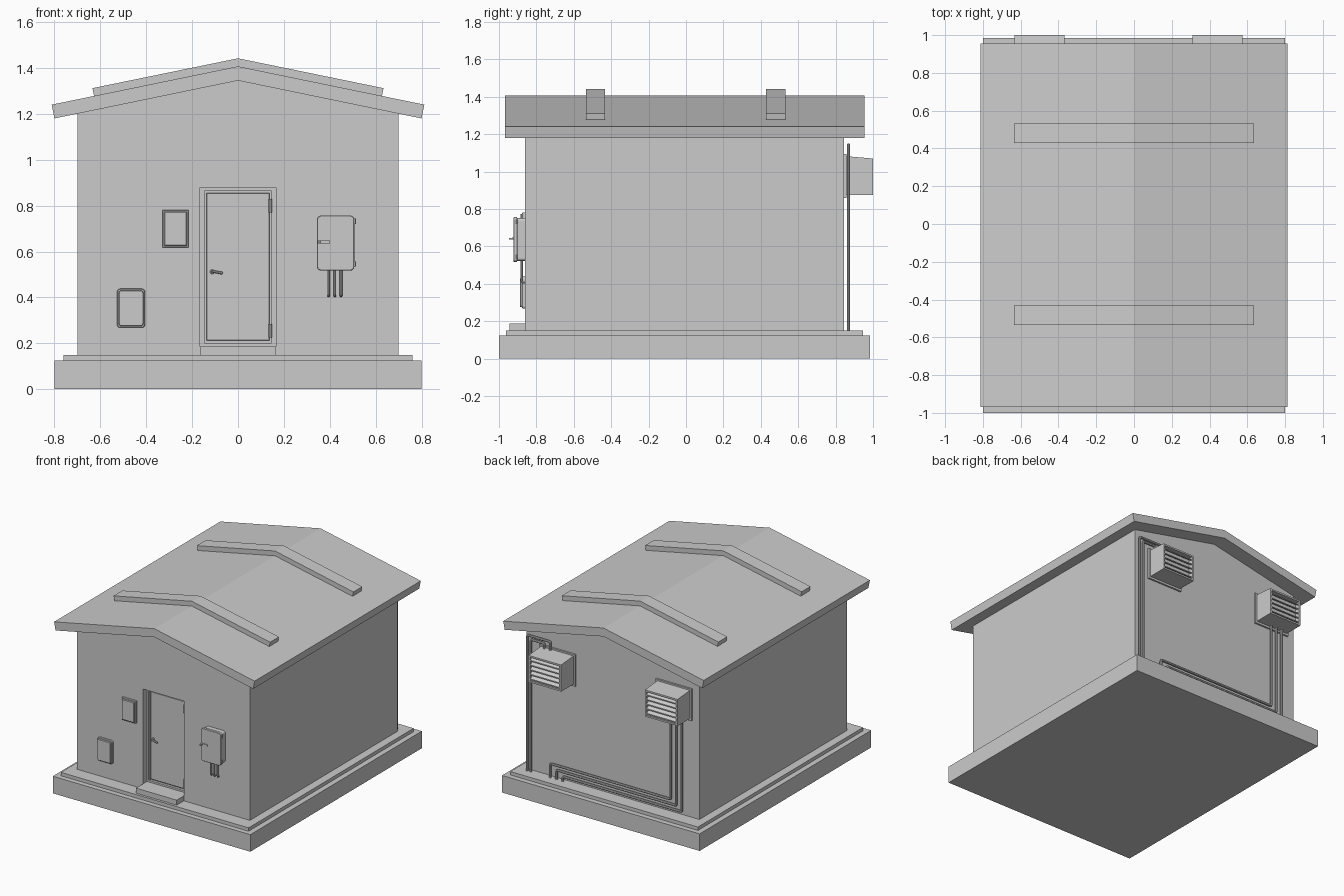
import bpy, bmesh, math
from mathutils import Vector

if "Cube" in bpy.data.objects:
    bpy.data.objects.remove(bpy.data.objects["Cube"])


def finish(name, bm):
    bmesh.ops.recalc_face_normals(bm, faces=bm.faces[:])
    me = bpy.data.meshes.new(name)
    bm.to_mesh(me)
    bm.free()
    ob = bpy.data.objects.new(name, me)
    bpy.context.collection.objects.link(ob)
    return ob


def prism(name, pts, a, b, axis='Y'):
    """Extrude a profile: (x, z) along Y, or (y, z) along X."""
    bm = bmesh.new()
    place = (lambda p, t: (p[0], t, p[1])) if axis == 'Y' else (lambda p, t: (t, p[0], p[1]))
    r0 = [bm.verts.new(place(p, a)) for p in pts]
    r1 = [bm.verts.new(place(p, b)) for p in pts]
    bm.faces.new(r0)
    bm.faces.new(r1)
    n = len(pts)
    for i in range(n):
        bm.faces.new((r0[i], r0[(i + 1) % n], r1[(i + 1) % n], r1[i]))
    return finish(name, bm)


def box(name, x0, x1, y0, y1, z0, z1):
    return prism(name, [(x0, z0), (x1, z0), (x1, z1), (x0, z1)], y0, y1)


def rounded_box(name, x0, x1, y0, y1, z0, z1, r, edge=0.003):
    """Box with rounded corners as seen from the front and a small front chamfer."""
    def ring(d, y):
        rr = max(r - d, 0.001)
        out = []
        for cx, cz, a0 in ((x1 - d - rr, z1 - d - rr, 0), (x0 + d + rr, z1 - d - rr, 90),
                           (x0 + d + rr, z0 + d + rr, 180), (x1 - d - rr, z0 + d + rr, 270)):
            for k in range(5):
                a = math.radians(a0 + 22.5 * k)
                out.append(bm.verts.new((cx + rr * math.cos(a), y, cz + rr * math.sin(a))))
        return out
    bm = bmesh.new()
    rings = [ring(0, y1), ring(0, y0 + edge), ring(edge, y0)]
    for p, q in zip(rings, rings[1:]):
        for i in range(len(p)):
            j = (i + 1) % len(p)
            bm.faces.new((p[i], p[j], q[j], q[i]))
    bm.faces.new(rings[0])
    bm.faces.new(rings[-1])
    return finish(name, bm)


def pipe(name, pts, radius, bend=0.018):
    """Round pipe along a path with filleted corners."""
    pts = [Vector(p) for p in pts]
    path = [pts[0]]
    for p, c, n in zip(pts, pts[1:], pts[2:]):
        a = c + (p - c).normalized() * bend
        b = c + (n - c).normalized() * bend
        for k in range(6):
            t = k / 5
            path.append(a * (1 - t) ** 2 + c * 2 * t * (1 - t) + b * t * t)
    path.append(pts[-1])
    cu = bpy.data.curves.new(name, 'CURVE')
    cu.dimensions = '3D'
    cu.bevel_depth = radius
    cu.bevel_resolution = 2
    cu.use_fill_caps = True
    sp = cu.splines.new('POLY')
    sp.points.add(len(path) - 1)
    for s, p in zip(sp.points, path):
        s.co = (*p, 1)
    ob = bpy.data.objects.new(name, cu)
    bpy.context.collection.objects.link(ob)
    bpy.ops.object.select_all(action='DESELECT')
    ob.select_set(True)
    bpy.context.view_layer.objects.active = ob
    bpy.ops.object.convert(target='MESH')
    bpy.ops.object.shade_smooth_by_angle()


# foundation
box("foundation_slab", -0.80, 0.80, -1.0, 0.985, 0, 0.125)
box("foundation_step", -0.76, 0.76, -0.963, 0.947, 0.12, 0.15)
box("door_step", -0.165, 0.165, -0.945, -0.855, 0.145, 0.187)

# walls with a recessed doorway
walls = prism("walls", [(-0.70, 0.14), (0.70, 0.14), (0.70, 1.205), (0, 1.35), (-0.70, 1.205)],
              -0.862, 0.845)
cutter = box("doorway_cutter", -0.165, 0.165, -0.95, -0.80, 0.187, 0.88)
cutter.hide_render = True
cutter.hide_viewport = False
mod = walls.modifiers.new("doorway", 'BOOLEAN')
mod.operation = 'DIFFERENCE'
mod.solver = 'EXACT'
mod.object = cutter
bpy.context.view_layer.objects.active = walls
bpy.ops.object.modifier_apply(modifier=mod.name)
bpy.data.objects.remove(cutter)

# roof and the two raised bands across it
prism("roof", [(-0.80, 1.18), (0, 1.345), (0.80, 1.18), (0.812, 1.24), (0, 1.407), (-0.812, 1.24)],
      -0.968, 0.955)
for i, y in enumerate((-0.483, 0.48)):
    prism(f"roof_band_{i}", [(-0.626, 1.272), (0, 1.40), (0.626, 1.272),
                             (0.634, 1.312), (0, 1.442), (-0.634, 1.312)], y - 0.051, y + 0.051)

# door frame, leaf, hinges and handle
for s, n in ((-1, "left"), (1, "right")):
    a, b = sorted((s * 0.152, s * 0.165))
    box(f"door_frame_{n}", a, b, -0.818, -0.80, 0.187, 0.88)
    a, b = sorted((s * 0.143, s * 0.152))
    box(f"door_stop_{n}", a, b, -0.812, -0.80, 0.2, 0.866)
box("door_frame_top", -0.152, 0.152, -0.818, -0.80, 0.866, 0.88)
box("door_frame_bottom", -0.152, 0.152, -0.818, -0.80, 0.187, 0.20)
rounded_box("door_leaf", -0.137, 0.137, -0.818, -0.80, 0.212, 0.855, 0.002)
for i, z in enumerate((0.255, 0.80)):
    pipe(f"door_hinge_{i}", [(0.14, -0.82, z - 0.03), (0.14, -0.82, z + 0.03)], 0.008)
rounded_box("handle_plate", -0.122, -0.102, -0.822, -0.815, 0.502, 0.522, 0.009)
pipe("door_handle", [(-0.112, -0.815, 0.514), (-0.112, -0.84, 0.514), (-0.066, -0.84, 0.505)],
     0.006, 0.008)

# small wall panels left of the door
rounded_box("upper_panel_rim", -0.33, -0.215, -0.876, -0.86, 0.617, 0.782, 0.003)
rounded_box("upper_panel_lid", -0.322, -0.223, -0.886, -0.87, 0.625, 0.774, 0.003)
rounded_box("lower_panel_rim", -0.527, -0.405, -0.876, -0.86, 0.268, 0.438, 0.014)
rounded_box("lower_panel_lid", -0.520, -0.412, -0.887, -0.87, 0.275, 0.431, 0.012)

# electrical cabinet right of the door
rounded_box("cabinet_body", 0.349, 0.503, -0.905, -0.86, 0.523, 0.751, 0.016)
rounded_box("cabinet_lid", 0.344, 0.507, -0.923, -0.903, 0.517, 0.757, 0.018)
box("cabinet_latch", 0.347, 0.40, -0.930, -0.92, 0.636, 0.648)
box("cabinet_latch_grip", 0.350, 0.362, -0.947, -0.925, 0.638, 0.646)
for i, z in enumerate((0.545, 0.732)):
    pipe(f"cabinet_hinge_{i}", [(0.507, -0.908, z - 0.011), (0.507, -0.908, z + 0.011)], 0.007)
for i, x in enumerate((0.395, 0.422, 0.449)):
    pipe(f"cabinet_conduit_{i}", [(x, -0.878, 0.54), (x, -0.878, 0.407), (x, -0.855, 0.407)],
         0.006, 0.012)

# louvred vent hoods on the back wall
for n, cx in (("left", -0.50), ("right", 0.443)):
    x0, x1 = cx - 0.132, cx + 0.132
    box(f"vent_flange_{n}", cx - 0.145, cx + 0.145, 0.84, 0.858, 0.86, 1.093)
    side = [(0.85, 0.875), (1.0, 0.875), (1.0, 1.07), (0.85, 1.083)]
    prism(f"vent_side_a_{n}", side, x0, x0 + 0.012, 'X')
    prism(f"vent_side_b_{n}", side, x1 - 0.012, x1, 'X')
    prism(f"vent_top_{n}", [(0.85, 1.071), (1.0, 1.058), (1.0, 1.07), (0.85, 1.083)],
          x0 + 0.012, x1 - 0.012, 'X')
    box(f"vent_bottom_{n}", x0 + 0.012, x1 - 0.012, 0.85, 1.0, 0.875, 0.887)
    box(f"vent_back_{n}", x0 + 0.012, x1 - 0.012, 0.955, 0.965, 0.887, 1.06)
    for k in range(5):
        z = 0.893 + k * 0.034
        prism(f"vent_slat_{n}_{k}", [(0.998, z), (0.998, z + 0.008), (0.963, z + 0.028),
                                     (0.963, z + 0.02)], x0 + 0.012, x1 - 0.012, 'X')

# back wall pipes: three below one vent, two rising above the other
for i in range(3):
    xv, xs, z = -0.485 - 0.045 * i, 0.49 - 0.05 * i, 0.25 - 0.034 * i
    pipe(f"low_pipe_{i}", [(xv, 0.869, 0.89), (xv, 0.869, z), (xs, 0.869, z), (xs, 0.869, 0.14)], 0.009,
         0.014)
for i in range(2):
    xv, xs, z = 0.678 - 0.03 * i, 0.49 + 0.05 * i, 1.142 - 0.025 * i
    pipe(f"high_pipe_{i}", [(xs, 0.869, 1.07), (xs, 0.869, z), (xv, 0.869, z), (xv, 0.869, 0.14)], 0.009,
         0.014)
